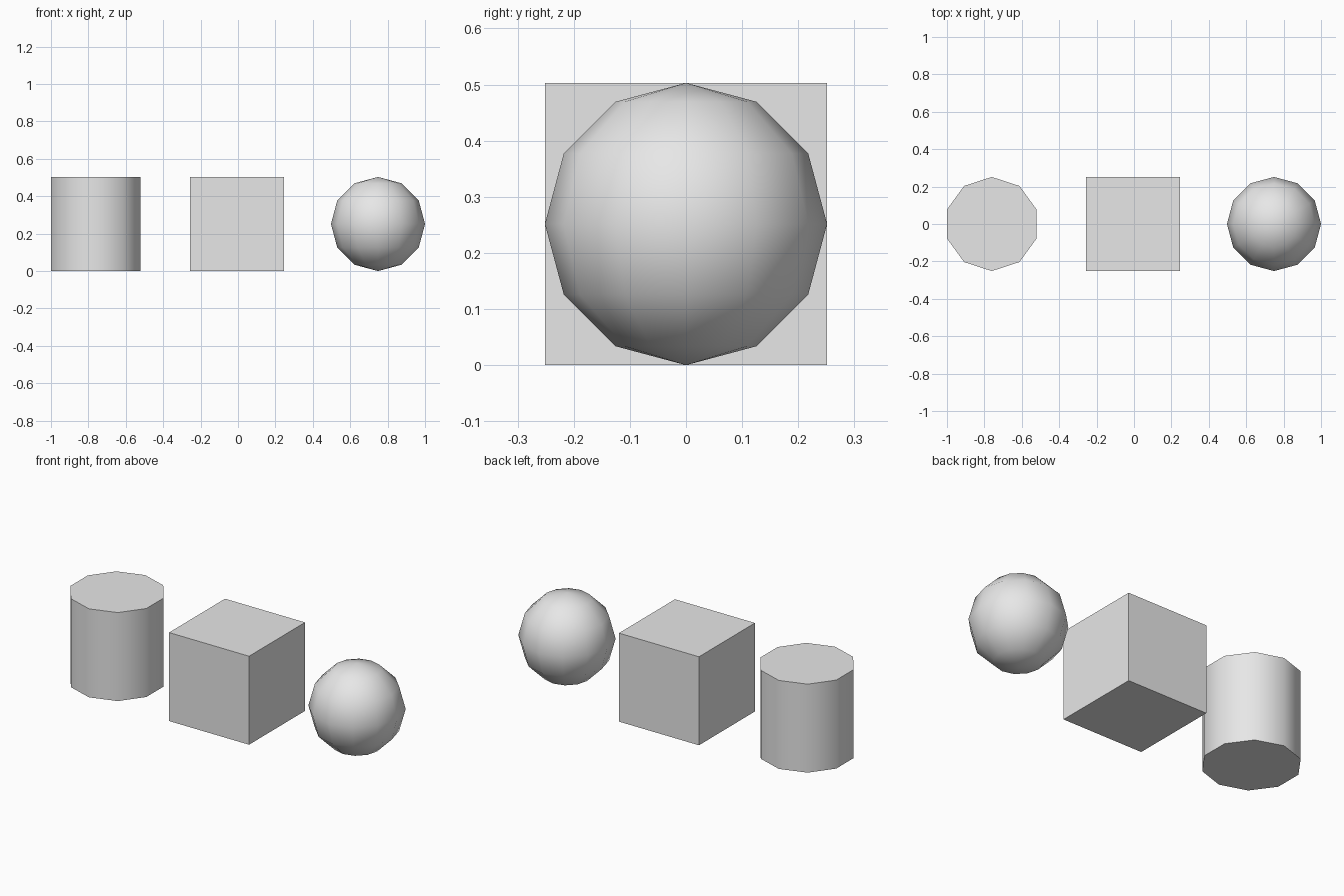
import bpy
import math

default = bpy.data.objects.get("Cube")
if default:
    bpy.data.objects.remove(default, do_unlink=True)

R = 0.2515          # shared radius and half height
SPACING = 3 * R     # distance between neighbouring solids
MIDDLE = 1 - R - SPACING

grey = bpy.data.materials.new("light grey")
grey.use_nodes = True
colour = (0.8, 0.8, 0.8, 1)
grey.diffuse_color = colour
grey.node_tree.nodes["Principled BSDF"].inputs["Base Color"].default_value = colour


def finish(name, smooth):
    obj = bpy.context.object
    obj.name = obj.data.name = name
    obj.data.materials.append(grey)
    if smooth:
        bpy.ops.object.shade_smooth_by_angle(angle=math.radians(45))


# Ten-sided cylinder with smooth walls and flat caps
bpy.ops.mesh.primitive_cylinder_add(vertices=10, radius=R, depth=2 * R,
                                    location=(MIDDLE - SPACING, 0, R))
finish("cylinder", True)

# Flat-faced box in the middle
bpy.ops.mesh.primitive_cube_add(size=2 * R, location=(MIDDLE, 0, R))
finish("box", False)

# Coarse smooth-shaded ball
bpy.ops.mesh.primitive_uv_sphere_add(segments=12, ring_count=6, radius=R,
                                     location=(MIDDLE + SPACING, 0, R))
finish("ball", True)
